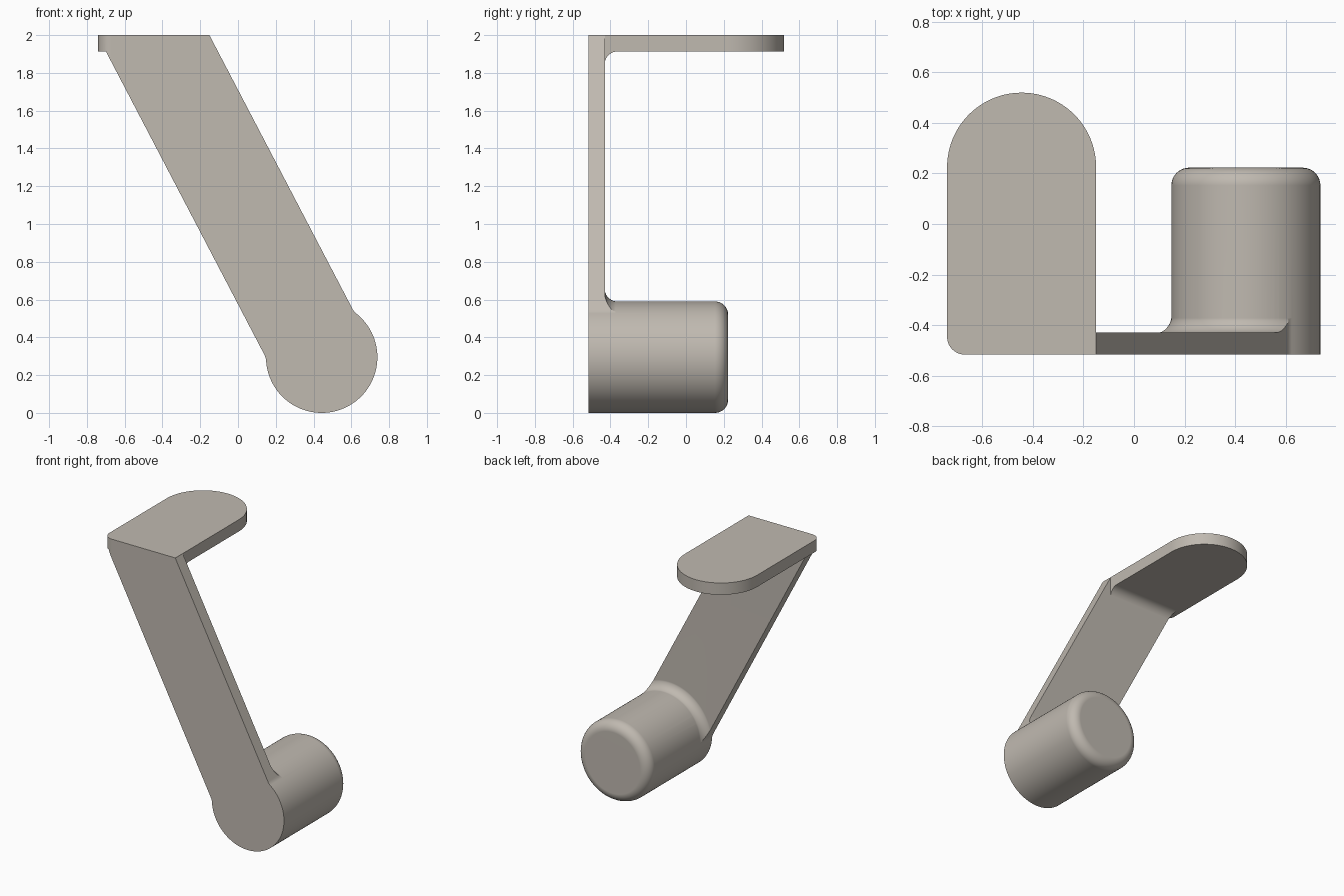
import bpy, bmesh
from math import sin, cos, pi, radians

if "Cube" in bpy.data.objects:
    bpy.data.objects.remove(bpy.data.objects["Cube"])

FRONT, INNER, BACK = -0.517, -0.43, 0.223     # y of arm front, arm back, knob end
CX, CZ, R = 0.443, 0.295, 0.295               # knob axis and radius
F = 0.07                                      # fillet radius
UNDER = 1.913                                 # underside of the top plate


def finish(name, bm):
    bmesh.ops.recalc_face_normals(bm, faces=bm.faces)
    me = bpy.data.meshes.new(name)
    bm.to_mesh(me)
    bm.free()
    ob = bpy.data.objects.new(name, me)
    bpy.context.collection.objects.link(ob)
    return ob


def extrude(name, pts, vec):
    bm = bmesh.new()
    face = bm.faces.new([bm.verts.new(p) for p in pts])
    res = bmesh.ops.extrude_face_region(bm, geom=[face], use_keep_orig=True)
    verts = [v for v in res["geom"] if isinstance(v, bmesh.types.BMVert)]
    bmesh.ops.translate(bm, verts=verts, vec=vec)
    return finish(name, bm)


def lathe(name, prof, n=96):
    """Revolve (radius, y) points around the knob axis; ends are capped."""
    bm = bmesh.new()
    rings = [[bm.verts.new((CX + r * cos(2 * pi * i / n), y, CZ + r * sin(2 * pi * i / n)))
              for i in range(n)] for r, y in prof]
    for a, b in zip(rings, rings[1:]):
        for i in range(n):
            j = (i + 1) % n
            bm.faces.new((a[i], a[j], b[j], b[i]))
    bm.faces.new(rings[0])
    bm.faces.new(rings[-1])
    return finish(name, bm)


def arc(cx, cy, r, a0, a1, n):
    return [(cx + r * cos(radians(a0 + (a1 - a0) * i / n)),
             cy + r * sin(radians(a0 + (a1 - a0) * i / n))) for i in range(n + 1)]


def boolean(target, other, op):
    mod = target.modifiers.new("bool", 'BOOLEAN')
    mod.operation, mod.solver, mod.object = op, 'EXACT', other
    deps = bpy.context.evaluated_depsgraph_get()
    me = bpy.data.meshes.new_from_object(target.evaluated_get(deps))
    target.modifiers.clear()
    target.data = me
    bpy.data.objects.remove(other)


# arm slab
arm = extrude("bracket", [(-1, FRONT, 0), (1, FRONT, 0), (1, FRONT, 2.1), (-1, FRONT, 2.1)],
              (0, INNER - FRONT, 0))

# fillet under the top plate
E = 0.001
cove = arc(INNER + F - E, UNDER - F + E, F, 180, 90, 10)
cove = [(-0.47, 1.8), (INNER - E, 1.8)] + cove + [(INNER + F - E, 1.93), (-0.47, 1.93)]
boolean(arm, extrude("plate_fillet", [(-1, y, z) for y, z in cove], (0.85, 0, 0)), 'UNION')

# fillet around the knob
flare = [(R + F - E, -0.47)] + arc(R + F - E, INNER + F - E, F, 270, 180, 10)
boolean(arm, lathe("knob_fillet", flare), 'UNION')

# trim slab and fillets to the slanted arm outline
H = 0.263


def on_arm(side, along):
    return (CX + 0.886 * side - 0.463 * along, CZ + 0.463 * side + 0.886 * along)


def top(side, z):
    return on_arm(side, (z - CZ - 0.463 * side) / 0.886)


foot = [(H, 0.149), (0.2645, 0.1344), (0.269, 0.1207), (H, 0)]
outline = [top(H, 2.0)] + [on_arm(s, a) for s, a in foot]
outline += [on_arm(-s, a) for s, a in reversed(foot)] + [top(-H, 1.925)]
boolean(arm, extrude("arm_outline", [(x, -0.6, z) for x, z in outline], (0, 0.5, 0)), 'INTERSECT')

# round the arm's corner where it meets the plate
corner = arc(-0.74 + F, FRONT + F, F, 180, 270, 10)
trim = corner + [(1, FRONT), (1, 1), (-0.74, 1)]
boolean(arm, extrude("corner_trim", [(x, y, -1) for x, y in trim], (0, 0, 4)), 'INTERSECT')

# round knob with softened end
knob = [(R, FRONT)] + arc(R - F, BACK - F, F, 0, 90, 10)
boolean(arm, lathe("knob", knob), 'UNION')

# top plate with rounded end
plate = [(-0.15, FRONT)] + arc(-0.445, 0.225, 0.295, 0, 180, 48) + corner
boolean(arm, extrude("top_plate", [(x, y, UNDER) for x, y in plate], (0, 0, 2 - UNDER)), 'UNION')

# warm grey
mat = bpy.data.materials.new("warm_grey")
mat.diffuse_color = (0.525, 0.486, 0.435, 1)
mat.use_nodes = True
mat.node_tree.nodes["Principled BSDF"].inputs["Base Color"].default_value = mat.diffuse_color
arm.data.materials.clear()
arm.data.materials.append(mat)

# smooth curved areas, keep edges sharp and flats flat
bpy.ops.object.select_all(action='DESELECT')
arm.select_set(True)
bpy.context.view_layer.objects.active = arm
bpy.ops.object.shade_smooth_by_angle(angle=radians(25))
normals = arm.modifiers.new("flat_normals", 'WEIGHTED_NORMAL')
normals.keep_sharp = True
